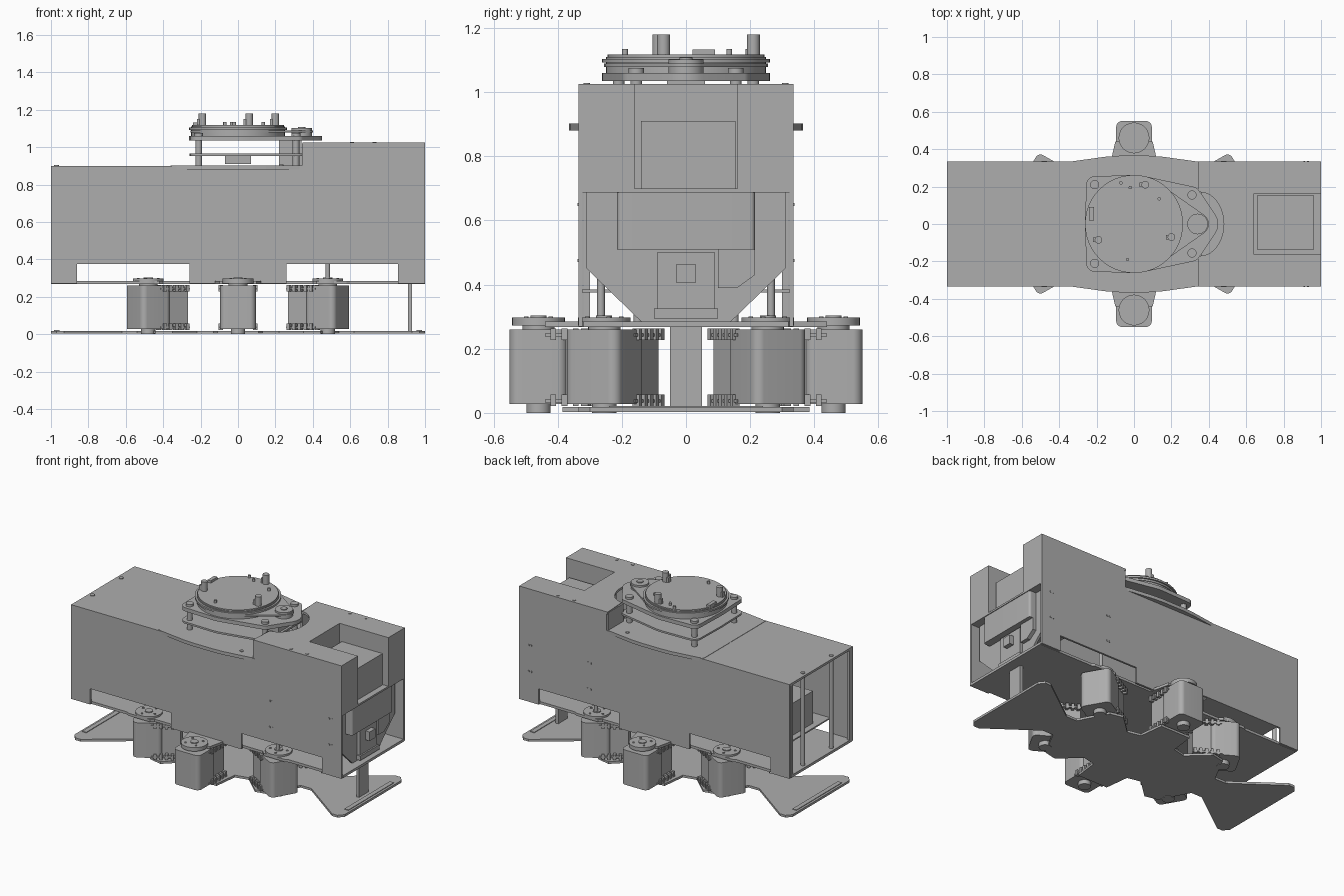
import bpy, bmesh, math
from mathutils import Vector, Matrix
from mathutils.geometry import convex_hull_2d

default = bpy.data.objects.get("Cube")
if default:
    bpy.data.objects.remove(default)

grey = bpy.data.materials.new("plain_grey")
grey.use_nodes = True
grey.diffuse_color = (0.42, 0.42, 0.42, 1)
grey.node_tree.nodes["Principled BSDF"].inputs["Base Color"].default_value = (0.42, 0.42, 0.42, 1)


def prism(name, points, low, high, axis="z", smooth=False, matrix=None):
    """Extrude a flat outline between two positions along z or y."""
    bm = bmesh.new()
    place = (lambda p: (p[0], p[1], low)) if axis == "z" else (lambda p: (p[0], low, p[1]))
    if axis == "x":
        place = lambda p: (low, p[0], p[1])
    face = bm.faces.new([bm.verts.new(place(p)) for p in points])
    extruded = bmesh.ops.extrude_face_region(bm, geom=[face])
    step = Vector([(high - low) * (axis == a) for a in "xyz"])
    bmesh.ops.translate(bm, vec=step, verts=[v for v in extruded["geom"] if isinstance(v, bmesh.types.BMVert)])
    bmesh.ops.recalc_face_normals(bm, faces=bm.faces)
    mesh = bpy.data.meshes.new(name)
    bm.to_mesh(mesh)
    bm.free()
    mesh.materials.append(grey)
    obj = bpy.data.objects.new(name, mesh)
    bpy.context.collection.objects.link(obj)
    if matrix:
        obj.matrix_world = matrix
    if smooth:
        bpy.ops.object.select_all(action="DESELECT")
        obj.select_set(True)
        bpy.context.view_layer.objects.active = obj
        bpy.ops.object.shade_smooth_by_angle()
    return obj


def box(name, x, y, z, matrix=None):
    return prism(name, [(x[0], y[0]), (x[1], y[0]), (x[1], y[1]), (x[0], y[1])], *z, matrix=matrix)


def hull(name, circles, low, high, matrix=None):
    """Extrude the outline wrapped around a set of circles (x, y, radius)."""
    n = 48
    pts = [Vector((x + r * math.cos(math.tau * i / n), y + r * math.sin(math.tau * i / n)))
           for x, y, r in circles for i in range(n)]
    return prism(name, [pts[i] for i in convex_hull_2d(pts)], low, high, smooth=True, matrix=matrix)


def mirror_outline(quarter):
    """Complete an outline from its +x +y quarter, ordered from +x to +y."""
    half = quarter + [(-x, y) for x, y in reversed(quarter) if x]
    return half + [(x, -y) for x, y in reversed(half)]


# Chassis plates
base = [(1, 0.3), (0.97, 0.335), (0.93, 0.335), (0.62, 0.11), (0.54, 0.11), (0.44, 0.3),
        (0.35, 0.32), (0.22, 0.2), (0.13, 0.22), (0.11, 0.385)]
prism("base_plate", mirror_outline(base), 0.003, 0.018)
upper = [(1, 0.32), (0.6, 0.32), (0.58, 0.33), (0.42, 0.33), (0.4, 0.31), (0.13, 0.31), (0.1, 0.44)]
prism("upper_plate", mirror_outline(upper), 0.268, 0.285)
box("rear_post", (0.91, 0.93), (-0.05, 0.05), (0.018, 0.27))
for s in (-1, 1):
    box("end_rail", (s * 0.97 - 0.015, s * 0.97 + 0.015), (-0.24, 0.24), (0.018, 0.022))

# Six drive motors with hubs, brackets and toothed joints
drives = [(0, s * 0.46, s * 90) for s in (-1, 1)]
drives += [(sx * 0.48, sy * 0.255, math.degrees(math.atan2(sy * 0.5, sx * 0.87)))
           for sx in (-1, 1) for sy in (-1, 1)]
for x, y, angle in drives:
    m = Matrix.Translation((x, y, 0)) @ Matrix.Rotation(math.radians(angle), 4, "Z")
    hull("motor", [(u, v, 0.03) for u in (-0.06, 0.06) for v in (-0.065, 0.065)], 0.028, 0.26, m)
    box("motor_tail", (-0.2, -0.08), (-0.08, 0.08), (0.03, 0.255), m)
    hull("hub", [(0, 0, 0.082)], 0.272, 0.297, m)
    hull("hub_neck", [(0, 0, 0.05)], 0.255, 0.275, m)
    hull("hub_cap", [(0, 0, 0.025)], 0.297, 0.303, m)
    hull("foot", [(0, 0, 0.038)], 0, 0.03, m)
    for z in (0.022, 0.228):
        box("motor_bracket", (-0.2, -0.02), (-0.1, 0.1), (z + 0.01, z + 0.02), m)
        for i in range(5):
            u = -0.195 + i * 0.035
            for s in (-1, 1):
                box("bracket_tooth", (u, u + 0.018), sorted((s * 0.08, s * 0.105)), (z, z + 0.035), m)
    for a in range(4):
        bolt = Matrix.Rotation(math.radians(45 + a * 90), 4, "Z")
        hull("hub_bolt", [(0.055, 0, 0.007)], 0.297, 0.301, m @ bolt)

# Body side walls with lower cutouts
wall = [(-1, 0.27), (-0.86, 0.27), (-0.86, 0.375), (-0.26, 0.375), (-0.26, 0.27), (0.26, 0.27),
        (0.26, 0.375), (0.855, 0.375), (0.855, 0.27), (1, 0.27), (1, 1.025), (0.355, 1.025),
        (0.355, 0.9), (-1, 0.9)]
for s in (-1, 1):
    prism("side_wall", wall, s * 0.335, s * 0.322, axis="y")
    for x in (0.47, 0.49, 0.91, 0.93):
        for z in (0.475, 0.65):
            prism("wall_rivet", [(x - 0.005, z - 0.005), (x + 0.005, z - 0.005), (x + 0.005, z + 0.005),
                                 (x - 0.005, z + 0.005)], s * 0.335, s * 0.338, axis="y")

# Lower deck with shallow side wings
deck = [(0.36, 0.325), (0.33, 0.335), (0.15, 0.36), (0.08, 0.365)]
prism("deck_wings", mirror_outline(deck), 0.88, 0.902)
box("low_deck", (-1, 0.36), (-0.335, 0.335), (0.885, 0.9))
for s in (-1, 1):
    hull("wing_bolt", [(0.23, s * 0.29, 0.012)], 0.9, 0.906)
    hull("end_post", [(-0.97, s * 0.15, 0.014)], 0.285, 0.905)
    hull("motor_shaft", [(0.48, s * 0.265, 0.012)], 0.285, 0.45)
    box("corner_post", (-1, -0.98), sorted((s * 0.32, s * 0.3)), (0.285, 0.885))

# Raised rear deck with a round clearance and an open hopper
arc = [(0.355 + 0.125 * math.cos(t), 0.17 * math.sin(t))
       for t in [math.pi / 2 - math.pi * i / 20 for i in range(21)]]
high = [(0.345, -0.335), (1, -0.335), (1, -0.16), (0.64, -0.16), (0.64, 0.16), (1, 0.16),
        (1, 0.335), (0.345, 0.335)]
prism("high_deck", high + arc, 1.01, 1.025)
box("hopper_back", (0.628, 0.64), (-0.16, 0.16), (0.7, 1.025))
box("hopper_floor", (0.628, 1), (-0.325, 0.325), (0.688, 0.7))
box("hopper_block", (0.66, 0.96), (-0.14, 0.155), (0.7, 0.91))
for s in (-1, 1):
    box("hopper_side", (0.64, 1), sorted((s * 0.16, s * 0.172)), (0.7, 1.025))
    box("rear_panel", (0.988, 1), sorted((s * 0.16, s * 0.335)), (0.7, 1.025))
    box("step_wall", (0.343, 0.357), sorted((s * 0.17, s * 0.33)), (0.89, 1.02))
    for x in (0.61, 0.73):
        hull("deck_screw", [(x, s * 0.31, 0.01)], 1.02, 1.028)

# Tray, funnel panel and latch at the rear end
hull("rear_tray", [(u, v, 0.015) for u in (0.68, 0.98) for v in (-0.2, 0.2)], 0.51, 0.69)
funnel = [(-0.14, 0.285), (0.14, 0.285), (0.31, 0.45), (0.31, 0.69), (-0.31, 0.69), (-0.31, 0.45)]
prism("funnel_panel", funnel, 0.93, 0.945, axis="x")
box("latch_plate", (0.945, 0.965), (-0.09, 0.09), (0.32, 0.5))
box("latch_base", (0.945, 0.975), (-0.1, 0.1), (0.295, 0.325))
box("latch_button", (0.965, 0.995), (-0.03, 0.03), (0.405, 0.465))
flap = [(0.1, 0.39), (0.16, 0.39), (0.215, 0.43), (0.215, 0.51), (0.1, 0.51)]
prism("side_flap", flap, 0.945, 0.97, axis="x")

# Equipment inside the open front bay
box("battery", (-0.8, -0.35), (-0.2, 0.2), (0.385, 0.6))
box("battery_shelf", (-0.84, -0.3), (-0.322, 0.322), (0.376, 0.385))

# Turret: lower disc, standoffs, plate, belt ring and top disc
corners = [(x, s * y, 0.045) for x, y in ((-0.21, 0.21), (0.31, 0.155)) for s in (-1, 1)]
hull("turret_lower_plate", corners + [(0, 0, 0.26)], 0.953, 0.965)
hull("turret_plate", corners + [(0, 0, 0.262), (0.36, 0, 0.09)], 1.035, 1.06)
for x, y, r in corners:
    hull("standoff", [(x, y, 0.018)], 0.9, 1.04)
    hull("standoff_cap", [(x, y, 0.024)], 1.06, 1.075)
box("turret_motor", (0.22, 0.34), (-0.06, 0.06), (0.9, 1.036))
box("turret_sensor", (-0.07, 0.07), (-0.1, 0.1), (0.91, 0.955))
hull("belt_ring", [(0, 0, 0.25)], 1.06, 1.085)
hull("drive_belt", [(0, 0, 0.255), (0.34, 0, 0.06)], 1.078, 1.09)
hull("pulley", [(0.34, 0, 0.055)], 1.06, 1.102)
hull("pulley_cap", [(0.34, 0, 0.02)], 1.102, 1.108)
hull("ring_flange", [(0, 0, 0.262)], 1.092, 1.104)
hull("ring_core", [(0, 0, 0.25)], 1.085, 1.11)
hull("top_disc", [(0, 0, 0.245)], 1.11, 1.118)

# Posts and studs on the top disc
for x, y in ((0.06, 0.21), (-0.19, -0.085), (0.2, -0.07)):
    hull("top_post", [(x, y, 0.02)], 1.118, 1.18)
    box("post_foot", (x - 0.03, x + 0.015), (y - 0.012, y + 0.012), (1.118, 1.15))
for x, y in ((-0.02, 0.195), (0.135, 0.135), (-0.035, -0.19), (-0.07, 0.22)):
    hull("top_stud", [(x, y, 0.009)], 1.118, 1.135)
box("edge_tab", (-0.24, -0.215), (0.02, 0.09), (1.1, 1.133))
